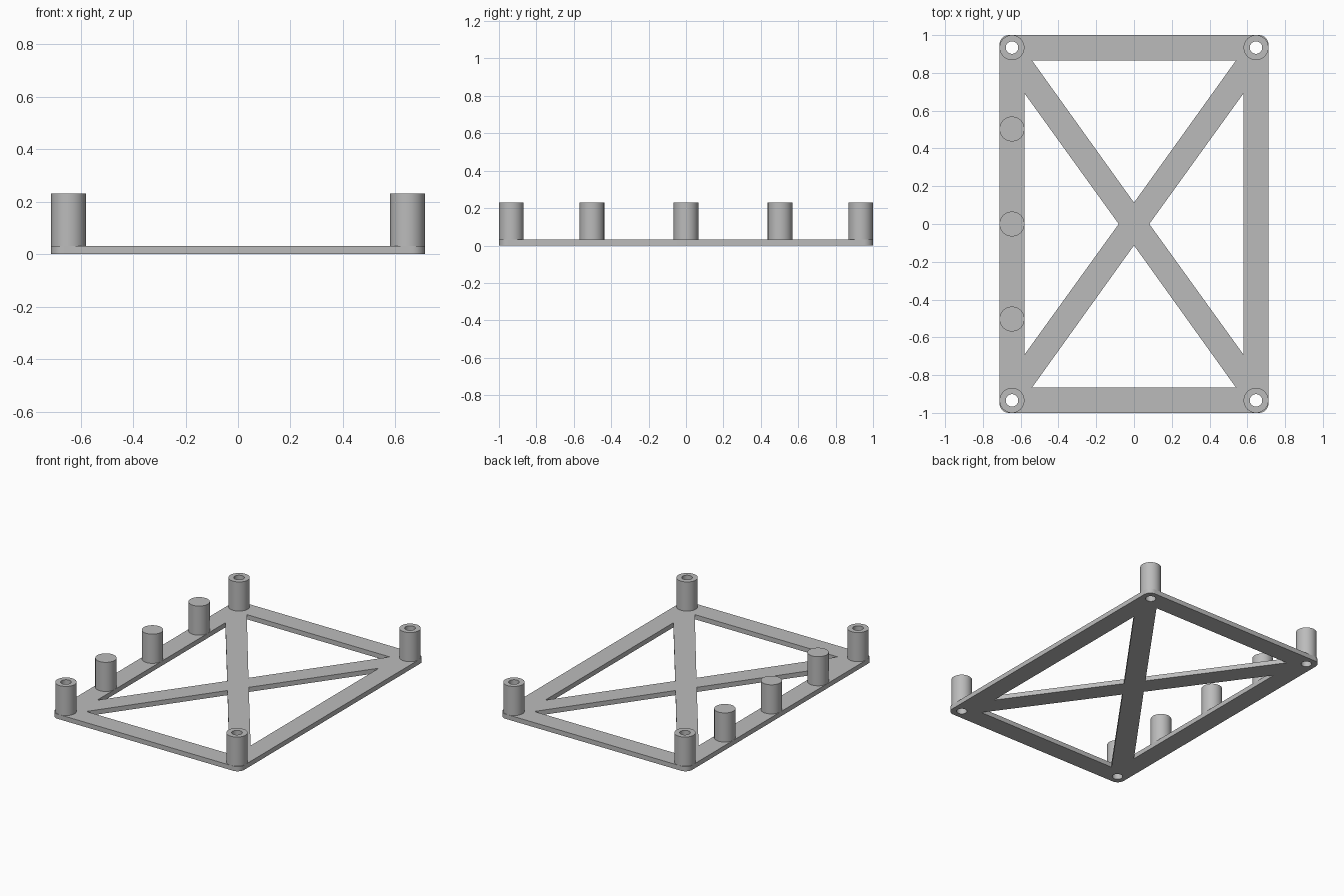
import bpy, bmesh
from math import sin, cos, pi, radians

if "Cube" in bpy.data.objects:
    bpy.data.objects.remove(bpy.data.objects["Cube"], do_unlink=True)

HALF_X, HALF_Y = 0.712, 1.0
PLATE_T, POST_TOP = 0.032, 0.231
POST_R, HOLE_R, CORNER_R = 0.066, 0.033, 0.05
POST_X, POST_Y = HALF_X - POST_R, HALF_Y - POST_R
SIDE_POST_Y = 0.503

grey = bpy.data.materials.new("plain_grey")
grey.use_nodes = True
colour = (0.5, 0.5, 0.5, 1)
grey.diffuse_color = colour
grey.node_tree.nodes["Principled BSDF"].inputs["Base Color"].default_value = colour


def circle(x, y, r, n=48):
    return [(x + r * cos(2 * pi * i / n), y + r * sin(2 * pi * i / n)) for i in range(n)]


def rounded_rect(hx, hy, r, steps=10):
    pts = []
    for k, (sx, sy) in enumerate(((1, 1), (-1, 1), (-1, -1), (1, -1))):
        for i in range(steps + 1):
            a = (k + i / steps) * pi / 2
            pts.append((sx * (hx - r) + r * cos(a), sy * (hy - r) + r * sin(a)))
    return pts


def extrude_profile(name, loops, z0, z1):
    """Solid from closed outlines; inner loops become openings."""
    curve = bpy.data.curves.new(name + "_profile", "CURVE")
    curve.dimensions = "2D"
    curve.fill_mode = "BOTH"
    curve.extrude = (z1 - z0) / 2
    for pts in loops:
        spline = curve.splines.new("POLY")
        spline.points.add(len(pts) - 1)
        for p, (x, y) in zip(spline.points, pts):
            p.co = (x, y, 0, 1)
        spline.use_cyclic_u = True
    helper = bpy.data.objects.new(name + "_profile", curve)
    mesh = bpy.data.meshes.new_from_object(helper)
    bpy.data.objects.remove(helper)
    bpy.data.curves.remove(curve)

    bm = bmesh.new()
    bm.from_mesh(mesh)
    bmesh.ops.remove_doubles(bm, verts=bm.verts, dist=0.0001)
    bmesh.ops.translate(bm, verts=bm.verts, vec=(0, 0, (z0 + z1) / 2))
    bmesh.ops.recalc_face_normals(bm, faces=bm.faces)
    for f in bm.faces:
        f.smooth = True
        f.material_index = 0
    bm.to_mesh(mesh)
    bm.free()
    mesh.set_sharp_from_angle(angle=radians(30))
    mesh.name = name
    mesh.materials.clear()
    mesh.materials.append(grey)
    obj = bpy.data.objects.new(name, mesh)
    bpy.context.collection.objects.link(obj)
    return obj


# Base frame: rounded rectangle, four triangular windows and corner holes
corners = [(sx * POST_X, sy * POST_Y) for sx in (-1, 1) for sy in (-1, 1)]
loops = [rounded_rect(HALF_X, HALF_Y, CORNER_R)]
for s in (-1, 1):
    loops.append([(-0.54, s * 0.866), (0.54, s * 0.866), (0, s * 0.113)])
    loops.append([(s * 0.58, -0.692), (s * 0.58, 0.692), (s * 0.081, 0)])
loops += [circle(x, y, HOLE_R) for x, y in corners]
extrude_profile("base_frame", loops, 0, PLATE_T)

# Hollow corner posts
for x, y in corners:
    name = f"{'front' if y < 0 else 'back'}_{'left' if x > 0 else 'right'}_post"
    extrude_profile(name, [circle(x, y, POST_R), circle(x, y, HOLE_R)], PLATE_T, POST_TOP)

# Solid posts along the right rail
for label, y in (("front", -SIDE_POST_Y), ("middle", 0), ("back", SIDE_POST_Y)):
    extrude_profile(f"{label}_side_post", [circle(-POST_X, y, POST_R)], PLATE_T, POST_TOP)
